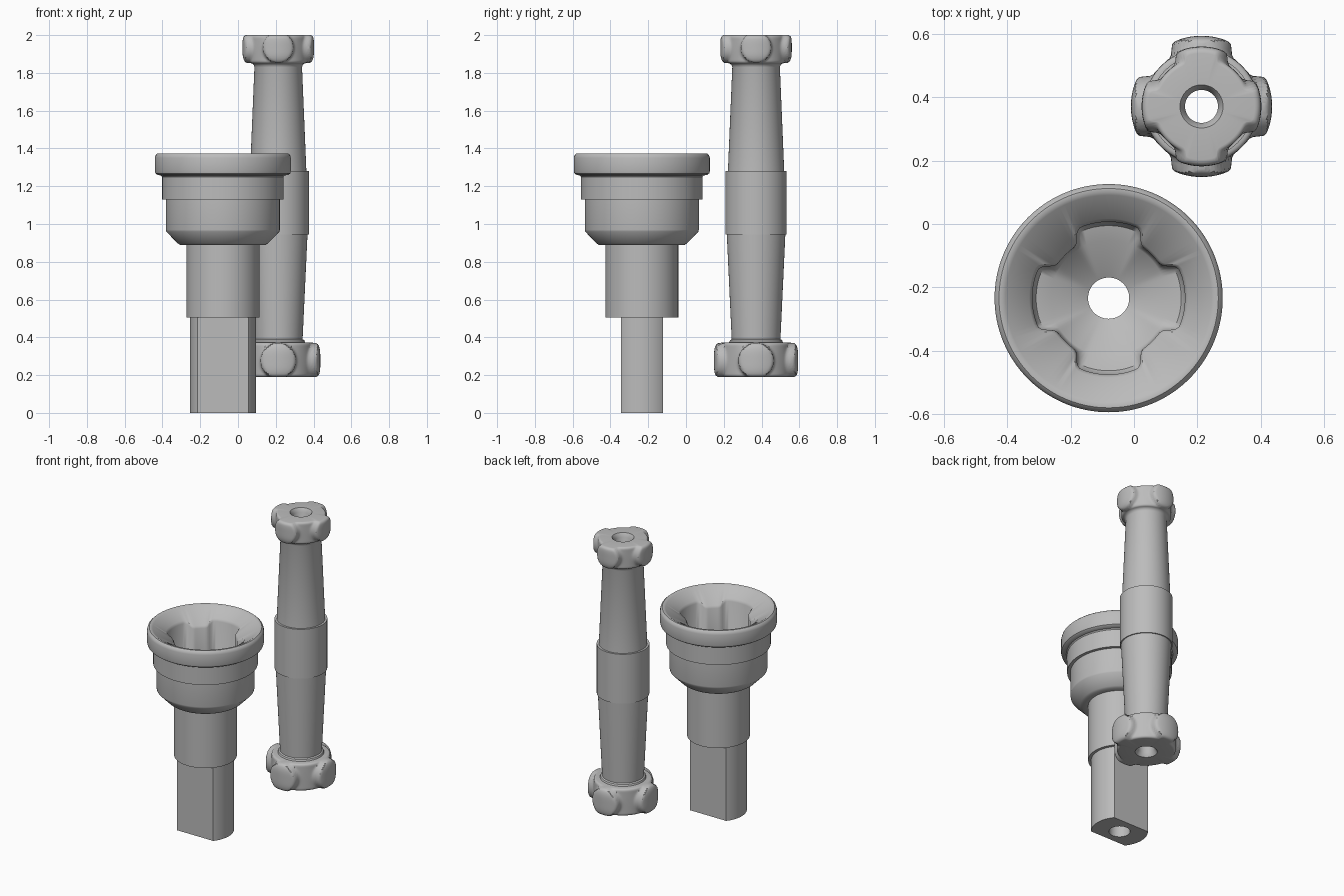
import bpy
import bmesh
import math

SEGMENTS = 128

cube = bpy.data.objects.get("Cube")
if cube:
    bpy.data.objects.remove(cube, do_unlink=True)

grey = bpy.data.materials.new("steel_grey")
grey.use_nodes = True
colour = (0.5, 0.5, 0.5, 1)
grey.diffuse_color = colour
grey.node_tree.nodes["Principled BSDF"].inputs["Base Color"].default_value = colour


def soft_max(a, b, k=0.012):
    return (a + b + math.sqrt((a - b) ** 2 + k * k)) / 2


def soft_min(a, b, k=0.012):
    return -soft_max(-a, -b, k)


def four_lobed(radius, angle, reach, half_width):
    """Radius of a circle with four straight-sided lobes along x and y."""
    quarter = math.pi / 2
    off_axis = abs((angle + quarter / 2) % quarter - quarter / 2)
    side = half_width / max(math.sin(off_axis), 0.01)
    return soft_max(radius, soft_min(reach, side))


def lathe(name, rows, centre):
    """Turn a closed profile. Row: radius, z, then optional lobe (reach, half width, slope) or flat."""
    bm = bmesh.new()
    rings = []
    for radius, z, *extra in rows:
        ring = []
        for i in range(SEGMENTS):
            angle = 2 * math.pi * i / SEGMENTS
            r, height = radius, z
            if len(extra) == 3:
                reach, half_width, slope = extra
                r = four_lobed(radius, angle, reach, half_width)
                height += slope * (r - radius)
            x, y = r * math.cos(angle), r * math.sin(angle)
            if len(extra) == 1:
                y = max(-extra[0], min(extra[0], y))
            ring.append(bm.verts.new((x, y, height)))
        rings.append(ring)
    for a, b in zip(rings, rings[1:] + rings[:1]):
        for i in range(SEGMENTS):
            j = (i + 1) % SEGMENTS
            bm.faces.new((a[i], a[j], b[j], b[i]))
    bmesh.ops.recalc_face_normals(bm, faces=bm.faces)
    mesh = bpy.data.meshes.new(name)
    bm.to_mesh(mesh)
    bm.free()
    mesh.materials.append(grey)
    obj = bpy.data.objects.new(name, mesh)
    obj.location = (*centre, 0)
    bpy.context.collection.objects.link(obj)
    bpy.ops.object.select_all(action="DESELECT")
    obj.select_set(True)
    bpy.context.view_layer.objects.active = obj
    bpy.ops.object.shade_smooth_by_angle(angle=math.radians(35))
    return obj


def head_rows(low, high, hub, reach, lobe_z, lobe_radius, steps=20):
    """Rows of a hub carrying four round radial studs, with eased rims."""
    rows = []
    ease = 0.014
    for i in range(steps + 1):
        z = low + (high - low) * (0.5 - 0.5 * math.cos(math.pi * i / steps))
        edge = max(0, 1 - min(z - low, high - z) / ease)
        inset = ease * (1 - math.sqrt(1 - edge * edge))
        offset = min(abs(z - lobe_z) / lobe_radius, 1)
        half_width = lobe_radius * math.sqrt(1 - offset * offset)
        dome = 0.018 * offset ** 4
        rows.append((hub - inset, z, reach - inset - dome, half_width, 0))
    return rows


# Drive shaft: studded head at each end, tapered tube, raised middle band, bore
shaft = head_rows(0.19, 0.372, 0.18, 0.222, 0.277, 0.095)
shaft += [(0.142, 0.374), (0.138, 0.385), (0.129, 0.39), (0.155, 0.945),
          (0.162, 0.945), (0.162, 1.28), (0.149, 1.28), (0.126, 1.83),
          (0.13, 1.842)]
shaft += head_rows(1.85, 2.0, 0.153, 0.188, 1.934, 0.082)
shaft += [(0.068, 2.0), (0.052, 1.975), (0.052, 0.215), (0.068, 0.19)]
lathe("drive_shaft", shaft, (0.213, 0.371))

# Socket cup: flatted tang, collar, stepped cup, rounded rim
FLAT = 0.111
SLOT = (0.24, 0.1)
cup = [(0.065, 0), (0.175, 0, FLAT), (0.175, 0.505, FLAT),
       (0.193, 0.505), (0.193, 0.89), (0.228, 0.89), (0.24, 0.898),
       (0.3, 0.96), (0.302, 0.97), (0.302, 1.13), (0.322, 1.13),
       (0.322, 1.25), (0.328, 1.257), (0.346, 1.26), (0.357, 1.268),
       (0.36, 1.28), (0.36, 1.35), (0.356, 1.365), (0.346, 1.374),
       (0.334, 1.374), (0.325, 1.368)]
# Conical mouth, four stud slots, sloping floor
cup += [(0.2, 1.29, 0.25, 0.107, 0.6), (0.192, 1.275, *SLOT, 0.6),
        (0.19, 1.08, *SLOT, 0), (0.188, 1.062, 0.228, 0.09, 0),
        (0.182, 1.05), (0.065, 0.99)]
lathe("socket_cup", cup, (-0.08, -0.234))
